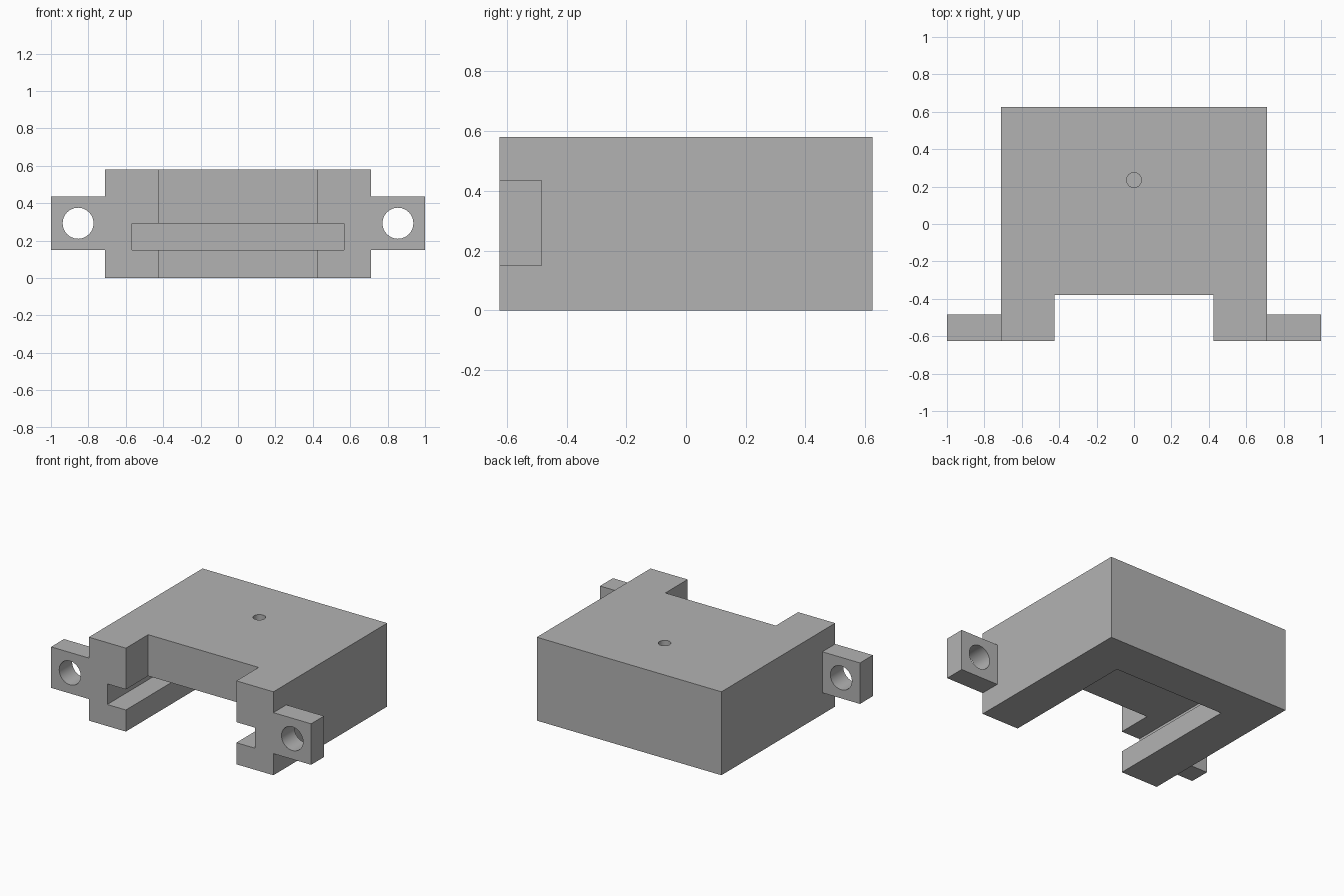
import bpy
import bmesh
from math import pi
from mathutils import Matrix, Vector

if "Cube" in bpy.data.objects:
    bpy.data.objects.remove(bpy.data.objects["Cube"], do_unlink=True)

grey = bpy.data.materials.new("plain grey")
grey.use_nodes = True
grey.diffuse_color = (0.45, 0.45, 0.45, 1)
grey.node_tree.nodes["Principled BSDF"].inputs["Base Color"].default_value = grey.diffuse_color


def finish(name, bm):
    mesh = bpy.data.meshes.new(name)
    bm.to_mesh(mesh)
    bm.free()
    obj = bpy.data.objects.new(name, mesh)
    bpy.context.collection.objects.link(obj)
    mesh.materials.append(grey)
    return obj


def box(name, low, high):
    low, high = Vector(low), Vector(high)
    bm = bmesh.new()
    bmesh.ops.create_cube(bm, size=1, matrix=Matrix.Translation((low + high) / 2)
                          @ Matrix.Diagonal((*(high - low), 1)))
    return finish(name, bm)


def cylinder(name, center, radius, depth, sides, turn=0):
    bm = bmesh.new()
    bmesh.ops.create_cone(bm, cap_ends=True, segments=sides, radius1=radius, radius2=radius,
                          depth=depth,
                          matrix=Matrix.Translation(center) @ Matrix.Rotation(turn, 4, "X"))
    return finish(name, bm)


def cut(target, cutters):
    for cutter in cutters:
        cutter.hide_render = True
        mod = target.modifiers.new(cutter.name, "BOOLEAN")
        mod.operation = "DIFFERENCE"
        mod.solver = "EXACT"
        mod.object = cutter
        bpy.ops.object.select_all(action="DESELECT")
        target.select_set(True)
        bpy.context.view_layer.objects.active = target
        bpy.ops.object.modifier_apply(modifier=mod.name)
        bpy.data.objects.remove(cutter, do_unlink=True)
    bpy.ops.object.shade_smooth_by_angle(angle=pi / 6)


# Housing with a wide inner slot, an open underside and a front notch
housing = box("housing", (-0.71, -0.625, 0), (0.71, 0.625, 0.58))
cut(housing, [
    box("slot_cutter", (-0.568, -0.8, 0.15), (0.568, 0.483, 0.293)),
    box("underside_cutter", (-0.425, -0.8, -0.2), (0.425, 0.34, 0.2)),
    box("notch_cutter", (-0.425, -0.8, 0.25), (0.425, -0.38, 0.8)),
    cylinder("pin_hole_cutter", (0, 0.235, 0.58), 0.04, 0.2, 24),
])

# Mounting ears with screw holes
for side, name in ((1, "left_ear"), (-1, "right_ear")):
    inner, outer = sorted((side * 0.71, side * 1.0))
    ear = box(name, (inner, -0.625, 0.15), (outer, -0.483, 0.435))
    cut(ear, [cylinder("screw_hole_cutter", (side * 0.855, -0.55, 0.293),
                       0.083, 0.5, 24, pi / 2)])
